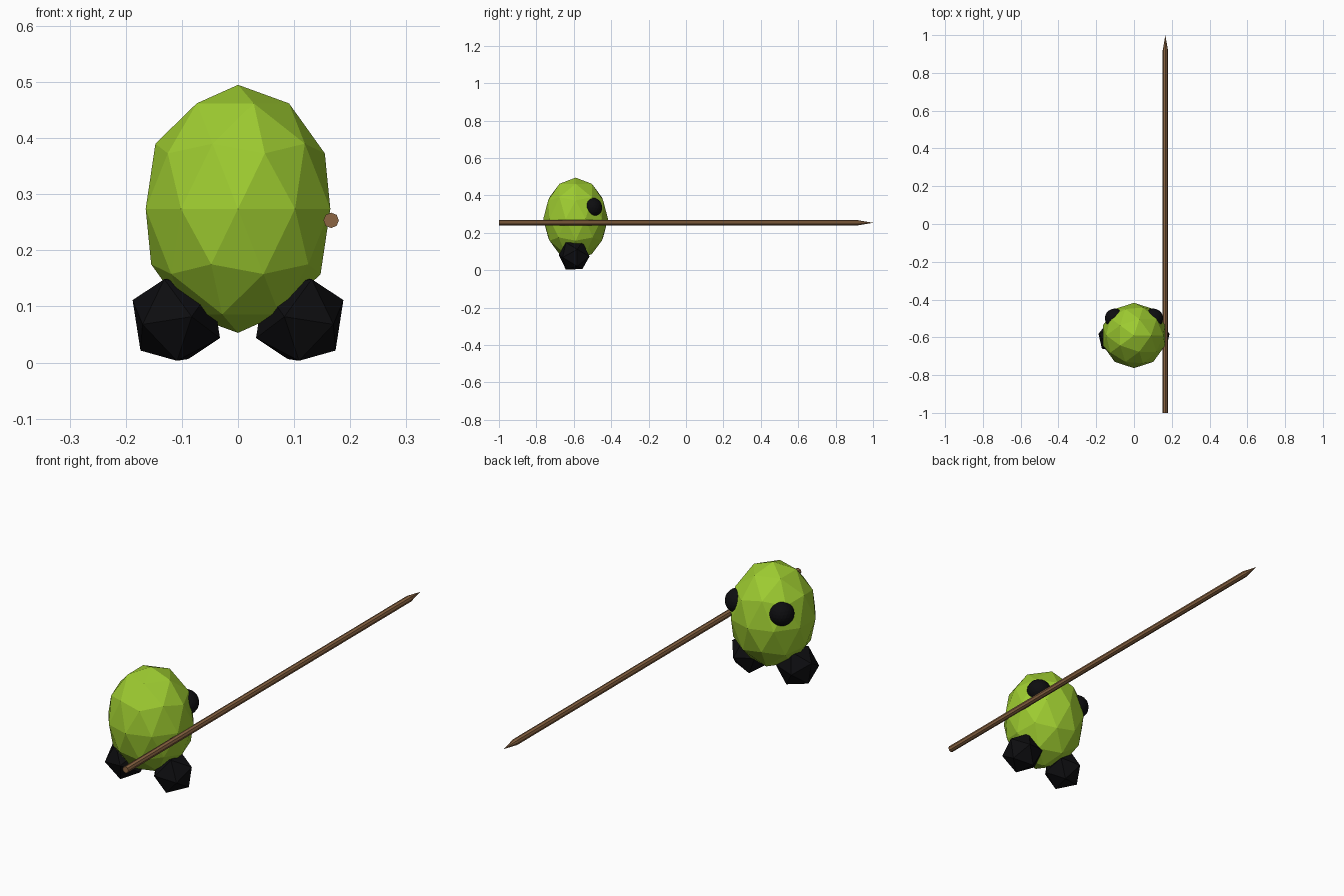
import bpy, bmesh, math
from mathutils import Matrix, Vector

if "Cube" in bpy.data.objects:
    bpy.data.objects.remove(bpy.data.objects["Cube"])


def material(name, rgb):
    m = bpy.data.materials.new(name)
    m.diffuse_color = (*rgb, 1)
    m.use_nodes = True
    m.node_tree.nodes["Principled BSDF"].inputs["Base Color"].default_value = m.diffuse_color
    return m


green = material("lime green", (0.34, 0.60, 0.03))
black = material("black", (0.004, 0.004, 0.005))
brown = material("wood brown", (0.26, 0.13, 0.055))


def finish(name, bm, mat):
    bmesh.ops.recalc_face_normals(bm, faces=bm.faces)
    me = bpy.data.meshes.new(name)
    bm.to_mesh(me)
    bm.free()
    me.materials.append(mat)
    ob = bpy.data.objects.new(name, me)
    bpy.context.collection.objects.link(ob)
    return ob


def ball(name, mat, detail, center, size, turn=Matrix.Identity(4), flip=1):
    """Faceted ball; flip=-1 mirrors it across x = 0."""
    bm = bmesh.new()
    bmesh.ops.create_icosphere(bm, subdivisions=detail, radius=1)
    xf = (Matrix.Diagonal((flip, 1, 1, 1)) @ Matrix.Translation(center)
          @ Matrix.Diagonal((*size, 1)) @ turn)
    bm.transform(xf)
    return finish(name, bm, mat)


# Egg-shaped body
ball("body", green, 2, (0, -0.59, 0.274), (0.173, 0.173, 0.221))

# Feet and eyes, mirrored left and right
foot_turn = (Matrix.Rotation(math.radians(8.9), 4, 'Y')
             @ Matrix.Rotation(math.radians(13), 4, 'Z')
             @ Matrix.Rotation(math.radians(58.28), 4, 'Y'))
for side, flip in (("right", 1), ("left", -1)):
    ball(side + "_foot", black, 1, (0.11, -0.598, 0.0775), (0.0865,) * 3, foot_turn, flip)
    ball(side + "_eye", black, 3, (0.103, -0.499, 0.336), (0.051,) * 3, flip=flip)

# Spear: eight-sided shaft with a pointed end
bm = bmesh.new()
rings = []
for y in (-1.0, 0.92):
    rings.append([bm.verts.new((0.166 + 0.0138 * math.cos(i * math.pi / 4), y,
                                0.2535 + 0.0138 * math.sin(i * math.pi / 4)))
                  for i in range(8)])
tip = bm.verts.new((0.166, 1.0, 0.2535))
bm.faces.new(rings[0])
for i in range(8):
    j = (i + 1) % 8
    bm.faces.new((rings[0][i], rings[0][j], rings[1][j], rings[1][i]))
    bm.faces.new((rings[1][i], rings[1][j], tip))
finish("spear", bm, brown)
